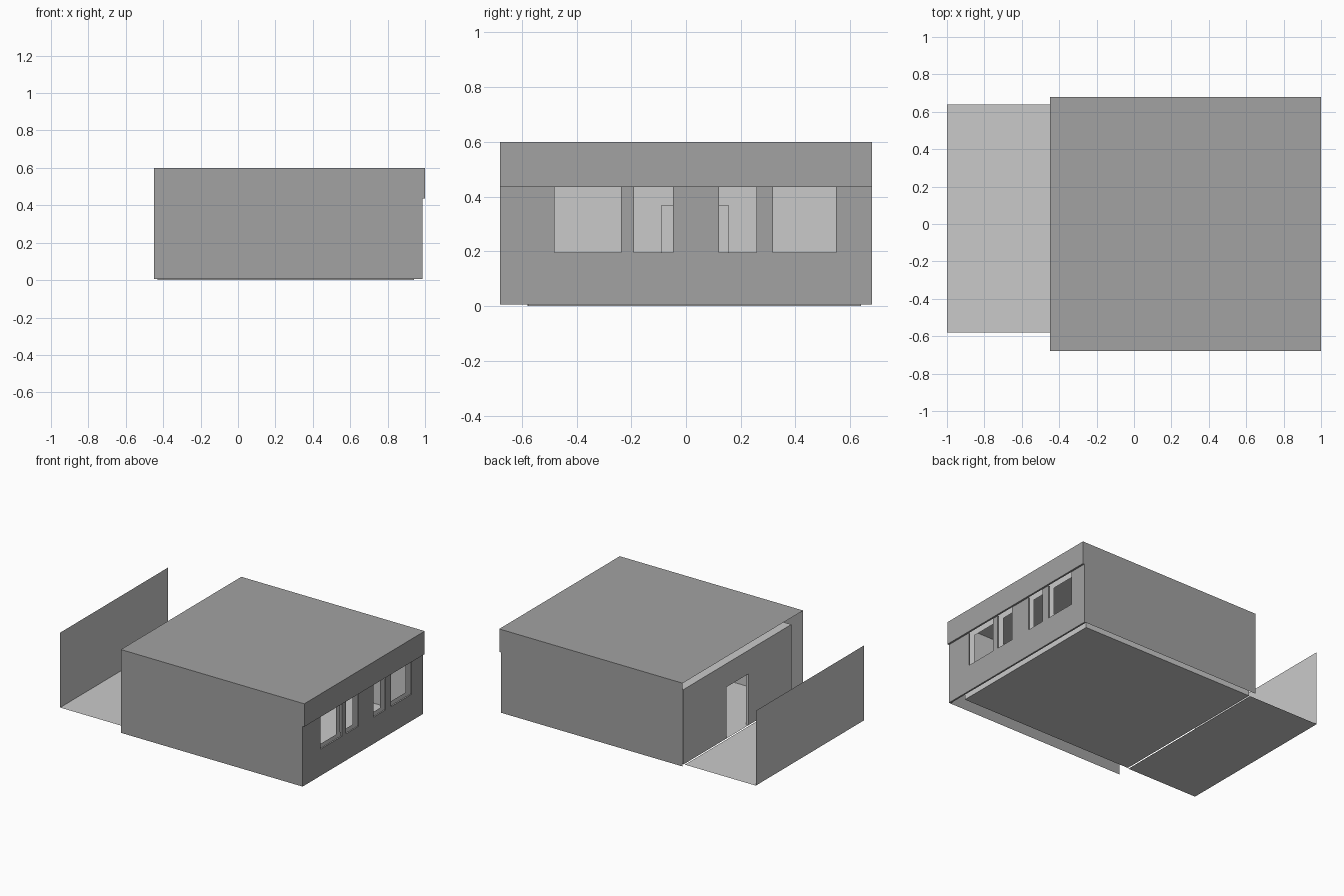
import bpy, bmesh
from mathutils import Vector

if "Cube" in bpy.data.objects:
    bpy.data.objects.remove(bpy.data.objects["Cube"])


def material(name, v):
    m = bpy.data.materials.new(name)
    m.diffuse_color = (v, v, v, 1)
    m.use_nodes = True
    m.node_tree.nodes["Principled BSDF"].inputs["Base Color"].default_value = m.diffuse_color
    return m


DARK = material("outer shell grey", 0.36)
LIGHT = material("interior light grey", 0.59)


def finish(name, bm, mat):
    me = bpy.data.meshes.new(name)
    bm.to_mesh(me)
    bm.free()
    me.materials.append(mat)
    ob = bpy.data.objects.new(name, me)
    bpy.context.collection.objects.link(ob)
    return ob


def sheet(name, pts, normal, mat):
    """Single flat face pointing towards the given direction."""
    bm = bmesh.new()
    f = bm.faces.new([bm.verts.new(p) for p in pts])
    f.normal_update()
    if f.normal.dot(Vector(normal)) < 0:
        f.normal_flip()
    return finish(name, bm, mat)


def flat(name, x0, x1, y0, y1, z, up, mat):
    return sheet(name, [(x0, y0, z), (x1, y0, z), (x1, y1, z), (x0, y1, z)],
                 (0, 0, up), mat)


def cross_wall(name, x, y0, y1, z0, z1, mat, holes=(), thick=0.0):
    """Wall facing +x with rectangular holes (ya, yb, za, zb), thickened towards -x."""
    ys = sorted({y0, y1, *[h[i] for h in holes for i in (0, 1)]})
    zs = sorted({z0, z1, *[h[i] for h in holes for i in (2, 3)]})
    bm = bmesh.new()
    grid = {(y, z): bm.verts.new((x, y, z)) for y in ys for z in zs}
    for ya, yb in zip(ys, ys[1:]):
        for za, zb in zip(zs, zs[1:]):
            cy, cz = (ya + yb) / 2, (za + zb) / 2
            if any(h[0] < cy < h[1] and h[2] < cz < h[3] for h in holes):
                continue
            bm.faces.new([grid[ya, za], grid[yb, za], grid[yb, zb], grid[ya, zb]])
    bmesh.ops.delete(bm, geom=[v for v in bm.verts if not v.link_faces], context='VERTS')
    ob = finish(name, bm, mat)
    if thick:
        mod = ob.modifiers.new("thickness", 'SOLIDIFY')
        mod.thickness = thick
        mod.offset = -1
    return ob


BASE, SILL, LINTEL, TOP, CEIL = 0.005, 0.195, 0.436, 0.60, 0.535
XL, XW, XR, Y = -0.45, 0.987, 1.0, 0.68
WINDOWS = [(a, b, SILL, LINTEL) for a, b in
           ((-0.48, -0.238), (-0.19, -0.048), (0.12, 0.258), (0.318, 0.548))]

# Outer shell: roof, side walls, window wall and fascia
flat("roof", XL, XR, -Y, Y, TOP, 1, DARK)
for side, s in (("front", -1), ("back", 1)):
    prof = [(XL, BASE), (XW, BASE), (XW, LINTEL), (XR, LINTEL), (XR, TOP), (XL, TOP)]
    sheet(side + "_wall", [(x, s * Y, z) for x, z in prof], (0, s, 0), DARK)
cross_wall("window_wall", XW, -Y, Y, BASE, LINTEL, DARK, WINDOWS, 0.012)
cross_wall("fascia", XR, -Y, Y, LINTEL, TOP, DARK)
flat("soffit", XW, XR, -Y, Y, LINTEL, -1, DARK)

# Inner room: floor, ceiling and walls
RX0, RX1, RY0, RY1 = -0.43, 0.94, -0.575, 0.64
flat("room_floor", RX0, RX1, RY0, RY1, 0.0, 1, LIGHT)
flat("room_ceiling", RX0, RX1, RY0, RY1, CEIL, 1, LIGHT)
for side, y in (("front", RY0), ("back", RY1)):
    sheet("room_" + side + "_wall",
          [(RX0, y, 0), (RX1, y, 0), (RX1, y, CEIL), (RX0, y, CEIL)],
          (0, y, 0), LIGHT)
cross_wall("room_window_wall", RX1, RY0, RY1, 0, CEIL, LIGHT, WINDOWS)
cross_wall("door_wall", RX0 + 0.02, RY0, RY1, 0, CEIL, LIGHT,
           [(-0.09, 0.155, 0.0, 0.367)], 0.02)

# Corridor outside the door: floor and end wall
flat("corridor_floor", -1.0, -0.44, -0.58, 0.64, 0.0, 1, LIGHT)
cross_wall("corridor_wall", -1.0, -0.58, 0.64, 0, CEIL, LIGHT)
